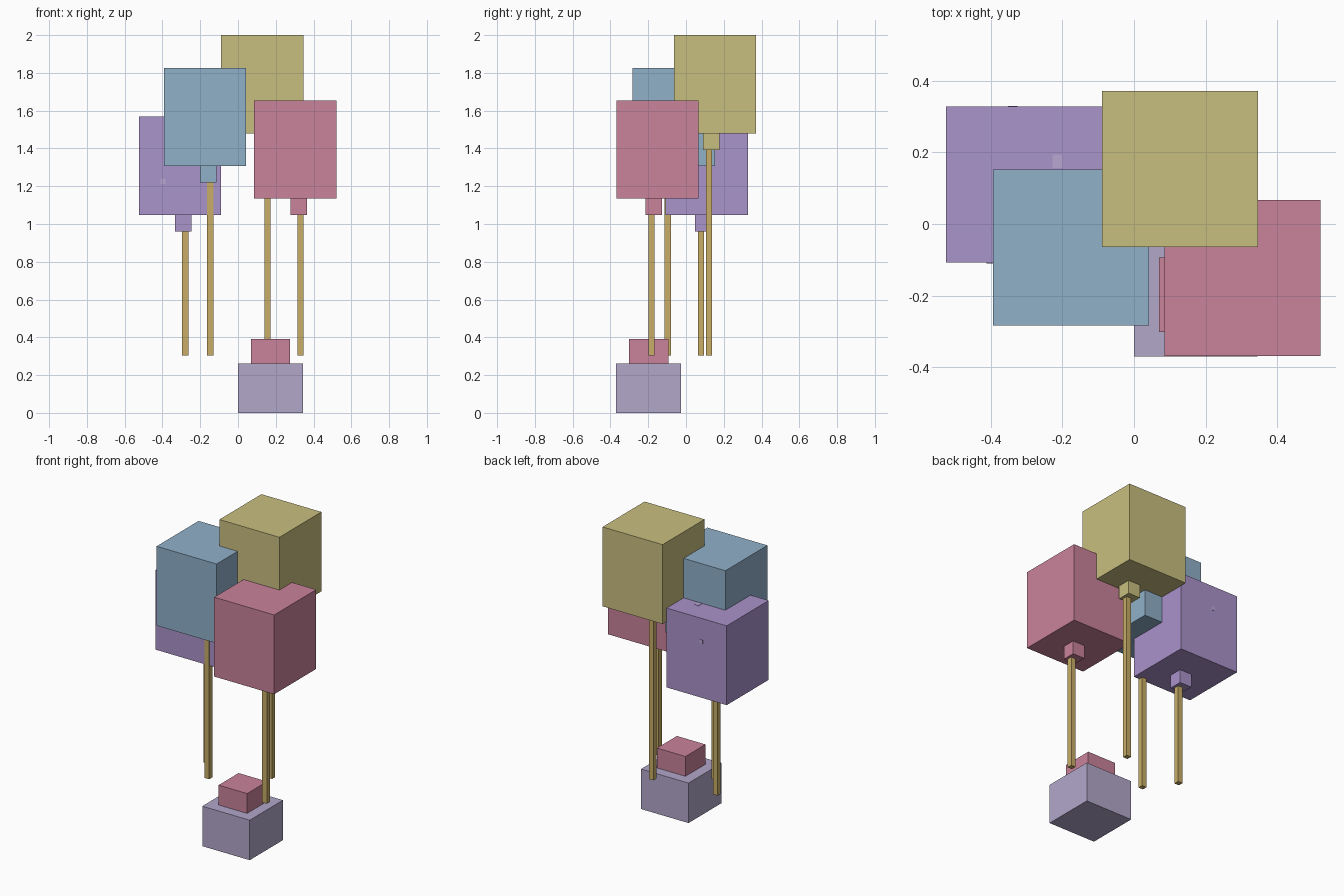
import bpy
import bmesh
from mathutils import Matrix, Vector

if "Cube" in bpy.data.objects:
    bpy.data.objects.remove(bpy.data.objects["Cube"], do_unlink=True)


def to_linear(c):
    c /= 255
    return c / 12.92 if c <= 0.04045 else ((c + 0.055) / 1.055) ** 2.4


def material(name, *rgb):
    m = bpy.data.materials.new(name)
    m.use_nodes = True
    color = tuple(to_linear(c) for c in rgb) + (1.0,)
    m.diffuse_color = color
    bsdf = next(n for n in m.node_tree.nodes if n.type == "BSDF_PRINCIPLED")
    bsdf.inputs["Base Color"].default_value = color
    bsdf.inputs["Roughness"].default_value = 0.8
    return m


YELLOW = material("yellow", 201, 191, 127)
BLUE = material("blue", 144, 176, 201)
PINK = material("pink", 202, 130, 154)
PURPLE = material("purple", 170, 147, 203)
LILAC = material("grey lilac", 178, 167, 202)
STRING = material("string tan", 200, 174, 104)
SPECK = material("pale lilac", 184, 166, 210)


def box(name, x, y, z0, z1, wx, wy, mat):
    """Box centred on x, y and spanning z0 to z1."""
    bm = bmesh.new()
    bmesh.ops.create_cube(bm, size=1)
    bm.transform(Matrix.Diagonal((wx, wy, z1 - z0, 1)))
    mesh = bpy.data.meshes.new(name)
    bm.to_mesh(mesh)
    bm.free()
    mesh.materials.append(mat)
    obj = bpy.data.objects.new(name, mesh)
    obj.location = Vector((x, y, (z0 + z1) / 2))
    bpy.context.collection.objects.link(obj)
    return obj


# Weight holding the bunch, with a small block on top
box("weight", 0.172, -0.198, 0.0, 0.262, 0.344, 0.344, LILAC)
box("weight_top", 0.173, -0.197, 0.262, 0.392, 0.207, 0.207, PINK)

# Balloons: body, knot below it and a string hanging from the knot
WIDTH, HEIGHT, KNOT, CORD = 0.435, 0.52, 0.087, 0.033
STRING_BOTTOM = 0.305
balloons = [
    ("yellow", 0.128, 0.153, 1.48, YELLOW),
    ("blue", -0.175, -0.065, 1.307, BLUE),
    ("pink", 0.303, -0.151, 1.134, PINK),
    ("purple", -0.307, 0.110, 1.048, PURPLE),
]
for name, x, y, z, mat in balloons:
    box(name + "_balloon", x, y, z, z + HEIGHT, WIDTH, WIDTH, mat)
    box(name + "_knot", x + 0.018, y - 0.02, z - KNOT, z, KNOT, KNOT, mat)
    box(name + "_string", x + 0.028, y - 0.031, STRING_BOTTOM, z - KNOT,
        CORD, CORD, STRING)

# Tiny pale specks on the purple balloon
T = 0.004
px, py, pz = balloons[3][1:4]
box("front_speck", -0.397, py - WIDTH / 2, 1.212, 1.24, 0.028, T, SPECK)
box("back_speck", -0.338, py + WIDTH / 2, 1.402, 1.428, 0.026, T, SPECK)
box("top_speck", -0.213, 0.175, pz + HEIGHT - T / 2, pz + HEIGHT + T / 2,
    0.028, 0.038, SPECK)
